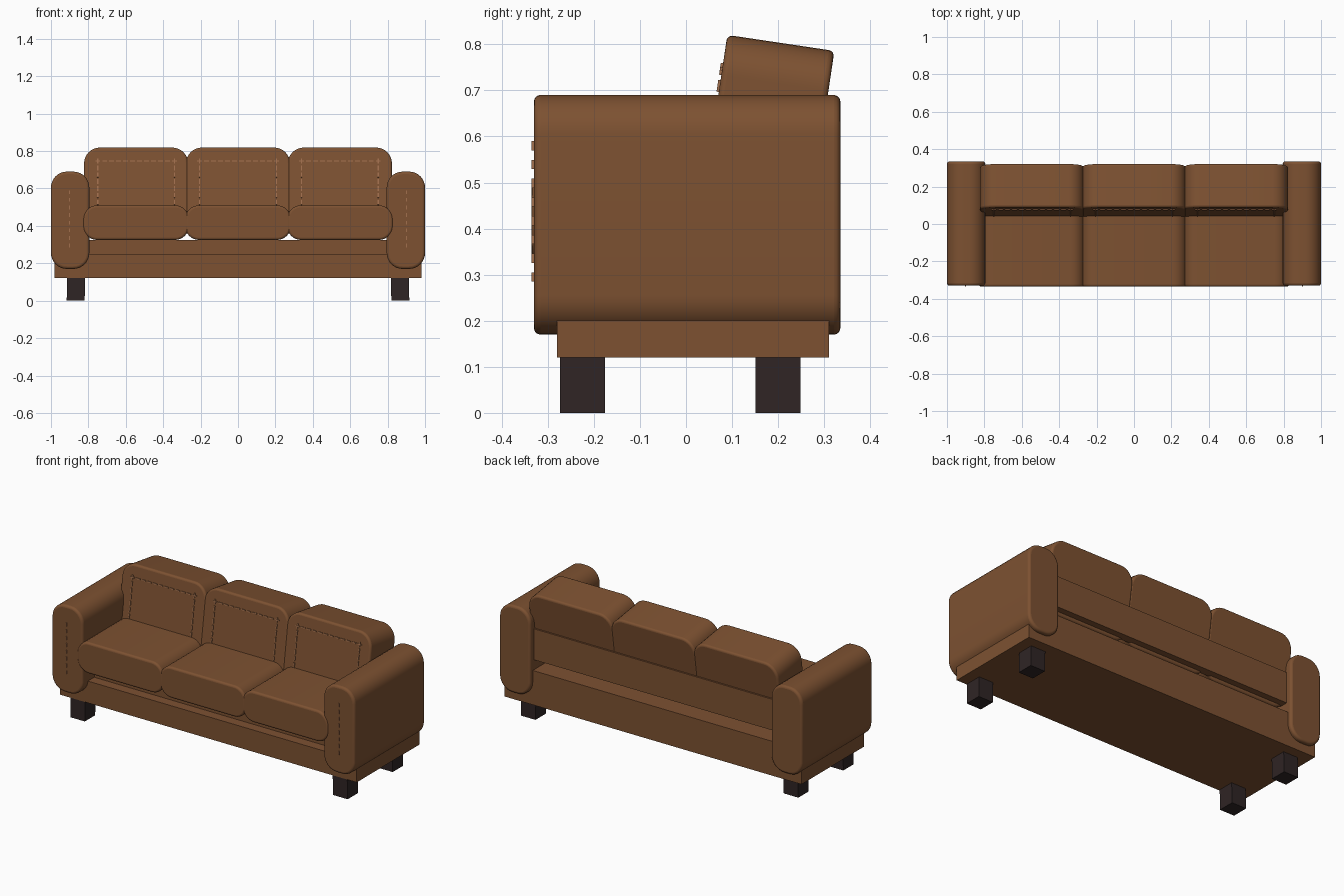
import bpy, bmesh, math
from mathutils import Matrix, Vector

if "Cube" in bpy.data.objects:
    bpy.data.objects.remove(bpy.data.objects["Cube"])


def material(name, rgb):
    m = bpy.data.materials.new(name)
    m.diffuse_color = (*rgb, 1)
    m.use_nodes = True
    m.node_tree.nodes["Principled BSDF"].inputs["Base Color"].default_value = m.diffuse_color
    return m


LEATHER = material("brown_leather", (0.205, 0.083, 0.031))
THREAD = material("tan_thread", (0.36, 0.16, 0.075))
WOOD = material("dark_wood", (0.028, 0.018, 0.018))


def finish(name, bm, mat, bevel=0.0, smooth=False):
    bmesh.ops.recalc_face_normals(bm, faces=bm.faces)
    me = bpy.data.meshes.new(name)
    bm.to_mesh(me)
    bm.free()
    me.materials.append(mat)
    ob = bpy.data.objects.new(name, me)
    bpy.context.collection.objects.link(ob)
    if bevel:
        mod = ob.modifiers.new("soft_rim", 'BEVEL')
        mod.width = bevel
        mod.segments = 4
        mod.limit_method = 'ANGLE'
        mod.angle_limit = math.radians(50)
    if smooth:
        bpy.ops.object.select_all(action='DESELECT')
        ob.select_set(True)
        bpy.context.view_layer.objects.active = ob
        bpy.ops.object.shade_smooth_by_angle(angle=math.radians(40))
    return ob


def add_box(bm, lo, hi):
    lo, hi = Vector(lo), Vector(hi)
    mat = Matrix.Translation((lo + hi) / 2) @ Matrix.Diagonal((*(hi - lo), 1))
    return bmesh.ops.create_cube(bm, size=1, matrix=mat)["verts"]


def box(name, lo, hi, mat):
    bm = bmesh.new()
    add_box(bm, lo, hi)
    return finish(name, bm, mat)


def padded_slab(name, x0, x1, z0, z1, y0, y1, r, rim):
    """Rounded rectangle in x-z, extruded along y, with softened rims."""
    bm = bmesh.new()
    corners = [(x1 - r, z1 - r, 0), (x0 + r, z1 - r, 90),
               (x0 + r, z0 + r, 180), (x1 - r, z0 + r, 270)]
    pts = []
    for cx, cz, start in corners:
        for i in range(9):
            a = math.radians(start + i * 90 / 8)
            pts.append(bm.verts.new((cx + r * math.cos(a), y0, cz + r * math.sin(a))))
    face = bm.faces.new(pts)
    ext = bmesh.ops.extrude_face_region(bm, geom=[face])
    moved = [v for v in ext["geom"] if isinstance(v, bmesh.types.BMVert)]
    bmesh.ops.translate(bm, verts=moved, vec=(0, y1 - y0, 0))
    return finish(name, bm, LEATHER, rim, True)


def stitches(name, runs, y, step=0.036, dash=0.02, w=0.006):
    """Dashes along straight runs ((x, z), (x, z)) on a front face at y."""
    bm = bmesh.new()
    for (xa, za), (xb, zb) in runs:
        a, b = Vector((xa, 0, za)), Vector((xb, 0, zb))
        d = (b - a).normalized()
        n = int((b - a).length / step)
        for i in range(n + 1):
            p = a + d * (i * (b - a).length / n)
            half = Vector((max(abs(d.x) * dash, w), 0, max(abs(d.z) * dash, w))) / 2
            add_box(bm, p - half + Vector((0, y - 0.005, 0)),
                    p + half + Vector((0, y + 0.003, 0)))
    return finish(name, bm, THREAD)


# frame
box("base_frame", (-0.98, -0.28, 0.12), (0.98, 0.31, 0.25), LEATHER)
box("seat_deck", (-0.81, -0.22, 0.25), (0.81, 0.31, 0.325), LEATHER)
box("back_rail", (-0.81, 0.25, 0.385), (0.81, 0.30, 0.57), LEATHER)

# arms with a stitched line on the front, and legs
for side, s in (("right", 1), ("left", -1)):
    x0, x1 = sorted((0.795 * s, 1.0 * s))
    padded_slab(side + "_arm", x0, x1, 0.17, 0.69, -0.33, 0.335, 0.085, 0.014)
    stitches(side + "_arm_stitching", [((0.9 * s, 0.295), (0.9 * s, 0.58))], -0.33)
    for end, y in (("front", -0.225), ("back", 0.20)):
        bm = bmesh.new()
        for v in add_box(bm, (0.865 * s - 0.048, y - 0.049, 0),
                         (0.865 * s + 0.048, y + 0.049, 0.12)):
            if v.co.z < 0.01:
                v.co.x += 0.003 * s
        finish(f"{side}_{end}_leg", bm, WOOD)

# cushions: three seats and three leaning backs
TILT = 0.148
lean = Matrix.Translation((0, 0.027, 0.40)) @ Matrix.Rotation(-TILT, 4, 'X')
for label, x in (("left", -0.545), ("middle", 0.0), ("right", 0.545)):
    padded_slab(label + "_seat_cushion", x - 0.283, x + 0.283, 0.325, 0.51,
                -0.335, 0.15, 0.075, 0.012)
    back = padded_slab(label + "_back_cushion", x - 0.278, x + 0.278, 0, 0.425,
                       0, 0.235, 0.085, 0.012)
    seam = stitches(label + "_back_stitching",
                    [((x - 0.205, 0.09), (x - 0.205, 0.35)),
                     ((x - 0.205, 0.35), (x + 0.205, 0.35)),
                     ((x + 0.205, 0.09), (x + 0.205, 0.35))], 0, dash=0.026)
    back.matrix_world = lean
    seam.matrix_world = lean
